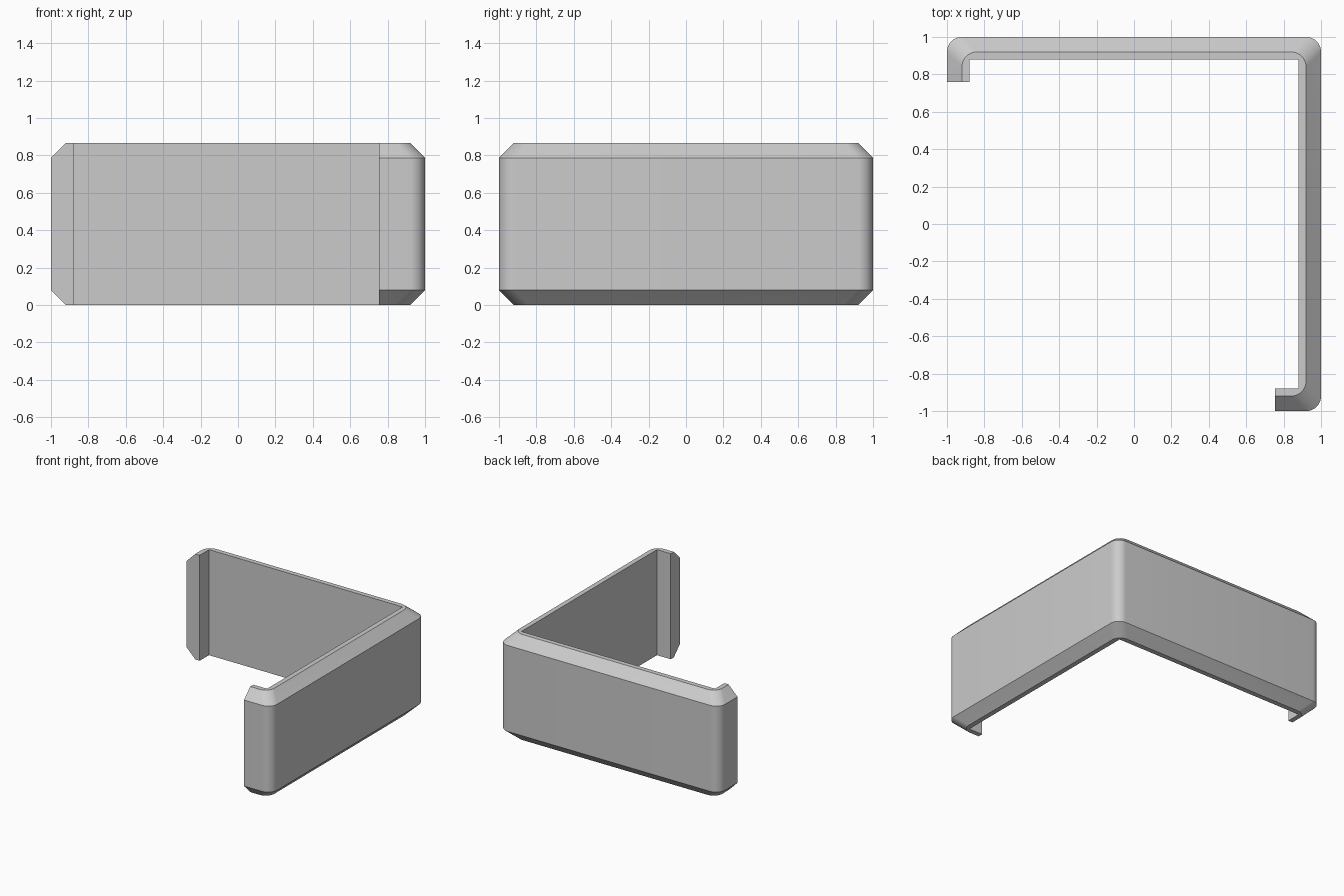
import bpy, bmesh
from math import cos, sin, radians

if "Cube" in bpy.data.objects:
    bpy.data.objects.remove(bpy.data.objects["Cube"])

H, C, R, IN = 0.867, 0.08, 0.08, 0.88   # height, chamfer, corner radius, inner face
STEPS = 10

# Stations along the band: (outer, chamfer rim, inner) plan positions
stations = [((-1, 0.76), (C - 1, 0.76), (-IN, 0.76))]
for sx, sy, start in ((-1, 1, 180), (1, 1, 90), (1, -1, 0)):
    for i in range(STEPS + 1):
        a = radians(start - 90 * i / STEPS)
        dx, dy = R * cos(a), R * sin(a)
        stations.append(((sx * (1 - R) + dx, sy * (1 - R) + dy),
                         (sx * (1 - C - R) + dx, sy * (1 - C - R) + dy),
                         (sx * IN, sy * IN)))
stations.append(((0.755, -1), (0.755, C - 1), (0.755, -IN)))

# Sweep the chamfered wall section through the stations
bm = bmesh.new()
rings = []
for outer, rim, inner in stations:
    section = ((inner, 0), (rim, 0), (outer, C), (outer, H - C), (rim, H), (inner, H))
    rings.append([bm.verts.new((*p, z)) for p, z in section])
for a, b in zip(rings, rings[1:]):
    for i in range(6):
        j = (i + 1) % 6
        bm.faces.new((a[i], a[j], b[j], b[i]))
bm.faces.new(rings[0])
bm.faces.new(rings[-1][::-1])
bmesh.ops.remove_doubles(bm, verts=bm.verts[:], dist=1e-5)
bmesh.ops.recalc_face_normals(bm, faces=bm.faces[:])

# Corner band object
mesh = bpy.data.meshes.new("corner_band")
bm.to_mesh(mesh)
bm.free()
band = bpy.data.objects.new("corner_band", mesh)
bpy.context.collection.objects.link(band)
bpy.context.view_layer.objects.active = band
band.select_set(True)
bpy.ops.object.shade_smooth_by_angle(angle=radians(30))
